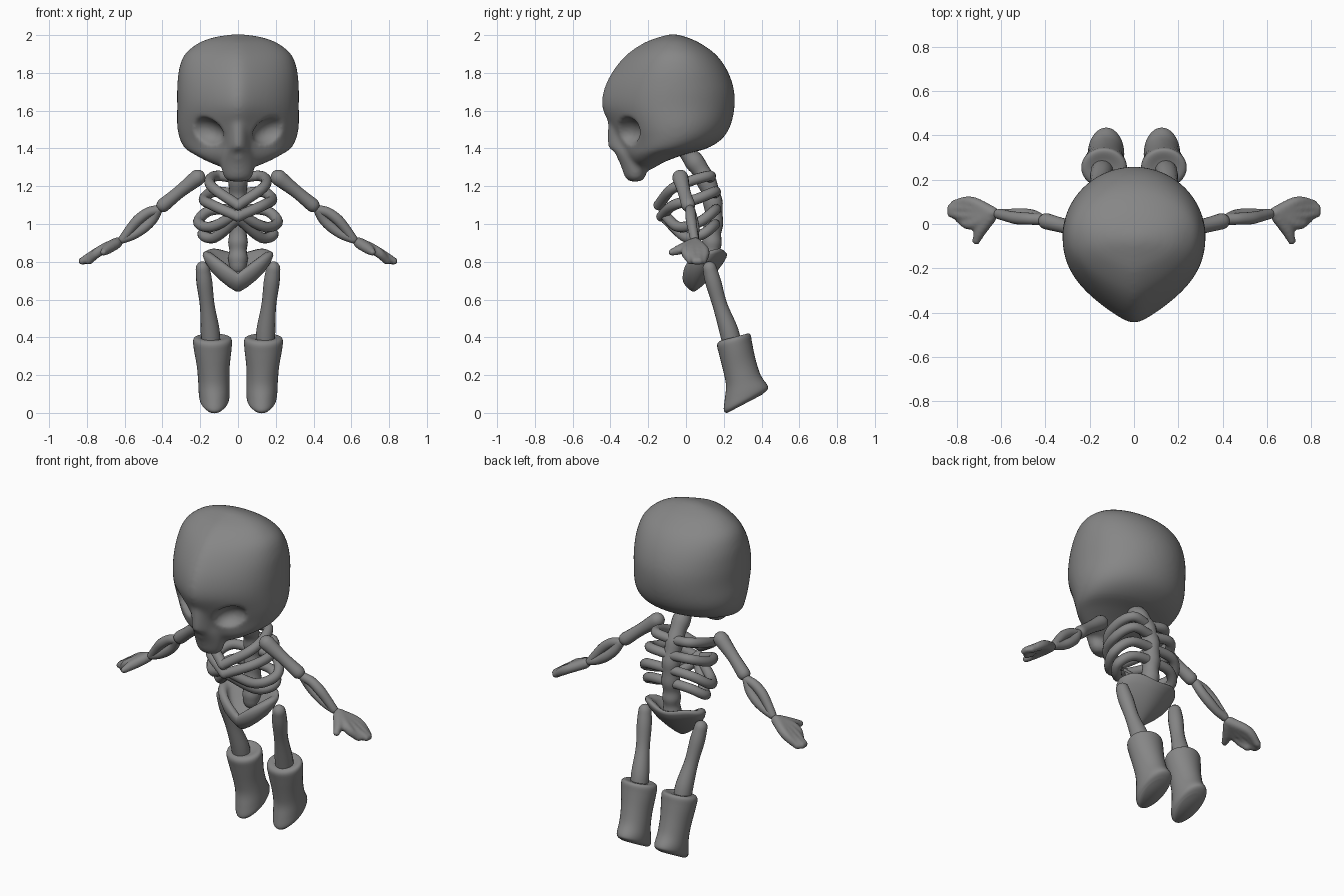
import bpy, bmesh
from math import sin, cos, pi, radians
from mathutils import Vector, Matrix

if "Cube" in bpy.data.objects:
    bpy.data.objects.remove(bpy.data.objects["Cube"])

# Dark grey for every part
grey = bpy.data.materials.new("dark_grey")
grey.diffuse_color = (0.24, 0.24, 0.24, 1)
grey.use_nodes = True
grey.node_tree.nodes["Principled BSDF"].inputs["Base Color"].default_value = grey.diffuse_color


def spline(rows, n):
    """Catmull-Rom resampling of rows of any width."""
    p = [Vector(r) for r in rows]
    p = [2 * p[0] - p[1]] + p + [2 * p[-1] - p[-2]]
    out = []
    for i in range(1, len(p) - 2):
        a, b, c, d = p[i - 1:i + 3]
        for k in range(n):
            t = k / n
            out.append(0.5 * (2 * b + (c - a) * t + (2 * a - 5 * b + 4 * c - d) * t * t
                              + (3 * b - a - 3 * c + d) * t ** 3))
    return out + [p[-2]]


def tube(rows, n=6, sides=16):
    """Round-ended tube through (x, y, z, radius) rows, as a list of rings."""
    s = [(v.to_3d(), v[3]) for v in spline(rows, n)]
    t0 = (s[1][0] - s[0][0]).normalized()
    t1 = (s[-1][0] - s[-2][0]).normalized()
    caps = [radians(d) for d in (25, 50, 70, 85)]
    head = [(s[0][0] - t0 * s[0][1] * sin(a), s[0][1] * cos(a)) for a in reversed(caps)]
    tail = [(s[-1][0] + t1 * s[-1][1] * sin(a), s[-1][1] * cos(a)) for a in caps]
    s = head + s + tail
    rings, u, prev = [], t0.orthogonal().normalized(), t0
    for i, (c, r) in enumerate(s):
        t = (s[min(i + 1, len(s) - 1)][0] - s[max(i - 1, 0)][0]).normalized()
        u = prev.rotation_difference(t) @ u
        prev, w = t, t.cross(u)
        rings.append([c + r * (u * cos(2 * pi * k / sides) + w * sin(2 * pi * k / sides))
                      for k in range(sides)])
    return rings


def head_loft(rows, n=5, sides=64, pinch=0.52):
    """Horizontal rings from (z, front y, back y, half width) rows, narrowed to the front."""
    rings = []
    for z, yf, yb, hw in spline(rows, n):
        yc, ring = yf + 0.55 * (yb - yf), []
        for k in range(sides):
            a = 2 * pi * k / sides
            c, s = cos(a), sin(a)
            x = hw * s * (1 - pinch * max(c, 0) ** 3)
            ring.append(Vector((x, yc - c * ((yc - yf) if c > 0 else (yb - yc)), z)))
        rings.append(ring)
    return rings


def part(name, shells, mirror=False, voxel=0, cutter=None, smooth=4):
    """One object from closed shells, each a list of rings."""
    bm = bmesh.new()
    for rings in shells:
        loops = [[bm.verts.new(v) for v in r] for r in rings]
        for a, b in zip(loops, loops[1:]):
            for i in range(len(a)):
                j = (i + 1) % len(a)
                bm.faces.new((a[i], a[j], b[j], b[i]))
        bm.faces.new(loops[0])
        bm.faces.new(loops[-1])
    bmesh.ops.recalc_face_normals(bm, faces=bm.faces)
    for f in bm.faces:
        f.smooth = True
    me = bpy.data.meshes.new(name)
    bm.to_mesh(me)
    bm.free()
    me.materials.append(grey)
    ob = bpy.data.objects.new(name, me)
    bpy.context.collection.objects.link(ob)

    def remesh():
        m = ob.modifiers.new("remesh", 'REMESH')
        m.mode, m.voxel_size, m.use_smooth_shade = 'VOXEL', voxel, True
    if voxel:
        remesh()
        if cutter:
            m = ob.modifiers.new("cut", 'BOOLEAN')
            m.operation, m.object = 'DIFFERENCE', cutter
            remesh()
        m = ob.modifiers.new("smooth", 'SMOOTH')
        m.iterations = smooth
    if mirror:
        ob.modifiers.new("mirror", 'MIRROR').use_mirror_merge = False
    return ob


# Cutter for eye sockets and nose hole
bm = bmesh.new()
for loc, size, tilt in (((0.175, -0.325, 1.49), (0.103, 0.092, 0.072), -20),
                        ((-0.175, -0.325, 1.49), (0.103, 0.092, 0.072), 20),
                        ((0, -0.41, 1.36), (0.026, 0.045, 0.038), 0)):
    mat = Matrix.LocRotScale(Vector(loc), Matrix.Rotation(radians(tilt), 3, 'Y').to_quaternion(), Vector(size))
    bmesh.ops.create_uvsphere(bm, u_segments=32, v_segments=20, radius=1, matrix=mat)
me = bpy.data.meshes.new("socket_cutter")
bm.to_mesh(me)
bm.free()
me.materials.append(grey)
cutter = bpy.data.objects.new("socket_cutter", me)
bpy.context.collection.objects.link(cutter)
cutter.hide_render = True
cutter.display_type = 'WIRE'

# Skull with snout
cranium = head_loft([
    (1.29, -.27, -.18, .06), (1.33, -.31, -.11, .16), (1.37, -.335, 0, .235), (1.40, -.345, .11, .28),
    (1.45, -.365, .19, .308), (1.52, -.40, .235, .322), (1.62, -.444, .257, .322), (1.72, -.432, .252, .322),
    (1.82, -.38, .215, .312), (1.90, -.31, .155, .28), (1.96, -.22, .07, .205), (1.99, -.14, 0, .12),
    (2.004, -.09, -.05, .03)])
snout = head_loft([
    (1.225, -.30, -.24, .045), (1.25, -.325, -.215, .075), (1.32, -.35, -.2, .09), (1.38, -.385, -.2, .08),
    (1.41, -.413, -.2, .065), (1.5, -.415, -.25, .06), (1.58, -.41, -.3, .06)], pinch=0.2)
part("skull", [cranium, snout], voxel=0.01, cutter=cutter, smooth=14)

# Spine with vertebra bulges
spine = spline([(0, -.02, 1.45), (0, .015, 1.37), (0, .08, 1.28), (0, .13, 1.17), (0, .147, 1.06),
                (0, .14, .95), (0, .135, .86), (0, .13, .78)], 2)
part("spine", [tube([(*p, .052 if i % 2 else .046) for i, p in enumerate(spine)], 4)])

# Four pairs of ribs
ribs = [
    [(0, .12, 1.24), (.11, .125, 1.255), (.15, .03, 1.23), (.125, -.075, 1.185), (0, -.145, 1.10)],
    [(0, .15, 1.16), (.13, .15, 1.17), (.18, .05, 1.13), (.135, -.065, 1.10), (0, -.13, 1.04)],
    [(0, .16, 1.08), (.15, .15, 1.07), (.21, .07, 1.01), (.14, -.04, .985), (0, -.12, 1.055)],
    [(0, .155, 1.0), (.13, .145, .99), (.187, .085, .945), (.12, 0, .93), (0, -.11, 1.03)]]
for i, r in enumerate(ribs):
    part(f"rib_pair_{i + 1}", [tube([(*p, .028) for p in r], 8, 12)], mirror=True)


# Pelvis bowl: outer wall up to the heart-shaped rim, then inner wall down
def pelvis_ring(width, height, floor):
    ring = []
    for k in range(64):
        a = 2 * pi * k / 64
        s, c = sin(a), cos(a)
        rim = .735 + .115 * abs(s) ** 0.9 if c > 0 else .85 + .07 * s * s * c * c - .01 * c * c
        cy = .105 * height + .04 * (1 - height)
        ring.append(Vector((.187 * width * s, cy - .115 * width * c, floor + (rim - floor) * height)))
    return ring


outer = [(.06, 0), (.25, .1), (.5, .28), (.75, .5), (.93, .75), (1, .92)]
inner = [(.98, 1.0), (.9, 1.03), (.78, 1.0), (.68, .85), (.55, .5), (.35, .2), (.08, 0)]
part("pelvis", [[pelvis_ring(w, h, .643) for w, h in outer]
                + [pelvis_ring(w, h, .643 if h > .9 else .715) for w, h in inner]])

# Arms
part("upper_arm", [tube([(.215, -.03, 1.245, .043), (.31, -.01, 1.17, .034), (.395, .012, 1.1, .037)])], True)
forearm = []
for s in (1, -1):
    forearm.append(tube([(.425, .022, 1.075, .026), (.465 + .012 * s, .03 - .006 * s, 1.042 + .018 * s, .027),
                         (.515 + .015 * s, .035 - .008 * s, 1.0 + .021 * s, .028),
                         (.565 + .01 * s, .04 - .004 * s, .955 + .013 * s, .025), (.61, .045, .92, .023)]))
part("forearm", forearm, True)

# Hand: wrist, four merged fingers and thumb
hand = [tube([(.64, .05, .9, .03), (.735, k, .855, .027), (t[0], t[1], .803, .02)])
        for k, t in ((.0, (.79, .025)), (.035, (.825, .048)), (.068, (.826, .07)), (.098, (.81, .09)))]
hand.append(tube([(.65, .03, .893, .03), (.69, -.025, .868, .028), (.712, -.075, .85, .019)]))
part("hand", hand, True, voxel=0.009)

# Legs
part("thigh_bone", [tube([(.187, .125, .765, .037), (.178, .145, .69, .042), (.163, .18, .57, .039),
                          (.148, .225, .44, .05), (.143, .245, .36, .05)])], True)

# Boots: tilted rings from (front y, front z, back y, back z, half width, centre x)
boot = []
for fy, fz, by, bz, hw, cx in spline([
        (.225, .385, .29, .405, .04, .135), (.185, .383, .325, .42, .083, .135), (.165, .36, .342, .412, .102, .135),
        (.175, .31, .35, .37, .1, .134), (.2, .21, .368, .285, .087, .131), (.212, .14, .395, .2, .083, .128),
        (.205, .07, .432, .145, .082, .126), (.2, .014, .43, .122, .076, .125), (.215, -.002, .40, .095, .055, .125)], 4):
    f, b = Vector((cx, fy, fz)), Vector((cx, by, bz))
    boot.append([(f + b) / 2 + (b - f) / 2 * cos(2 * pi * k / 32) + Vector((hw * sin(2 * pi * k / 32), 0, 0))
                 for k in range(32)])
part("boot", [boot], True)
